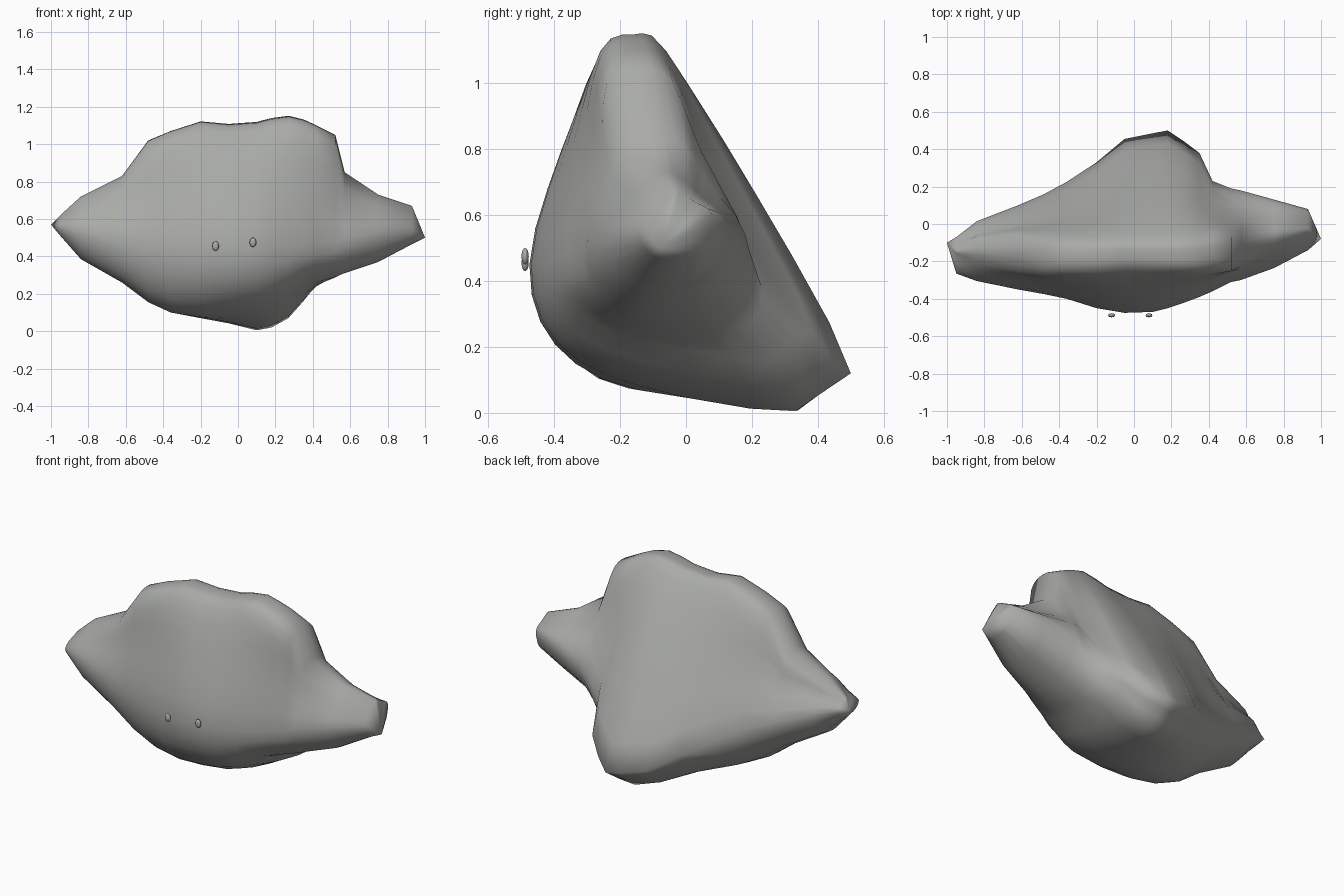
import bpy, bmesh
from mathutils import Vector

if "Cube" in bpy.data.objects:
    bpy.data.objects.remove(bpy.data.objects["Cube"])


def material(name, rgb):
    m = bpy.data.materials.new(name)
    m.diffuse_color = (*rgb, 1)
    m.use_nodes = True
    m.node_tree.nodes["Principled BSDF"].inputs["Base Color"].default_value = m.diffuse_color
    return m


GREY = material("stone grey", (0.40, 0.41, 0.39))

# Stations along x: x, crown y z, belly y z, base z, rear y z, tail underside z
STATIONS = [
    (-.95, -.15, .62, -.265, .56, .51, -.07, .57, .52),
    (-.84, -.14, .72, -.305, .55, .385, .015, .55, .43),
    (-.62, -.15, .83, -.35, .50, .26, .10, .47, .32),
    (-.48, -.17, 1.02, -.375, .48, .155, .16, .42, .23),
    (-.36, -.17, 1.07, -.40, .46, .10, .225, .35, .17),
    (-.20, -.17, 1.12, -.45, .45, .075, .33, .26, .11),
    (-.05, -.16, 1.105, -.475, .45, .07, .455, .17, .05),
    (.10, -.16, 1.115, -.47, .45, .08, .485, .13, .005),
    (.18, -.16, 1.135, -.45, .45, .10, .50, .12, .02),
    (.27, -.16, 1.148, -.42, .45, .15, .44, .17, .07),
    (.35, -.16, 1.13, -.39, .46, .22, .38, .25, .16),
    (.42, -.15, 1.10, -.36, .47, .26, .23, .38, .25),
    (.52, -.14, 1.05, -.31, .48, .29, .19, .50, .32),
    (.57, -.10, .85, -.30, .50, .31, .18, .54, .36),
    (.75, -.06, .73, -.235, .53, .37, .13, .57, .42),
    (.93, -.03, .67, -.14, .55, .465, .08, .60, .49),
]
TIPS = ((-1, -.10, .57), (1, -.08, .50))


def section(x, yt, zt, yf, zf, zb, yr, zr, zu, steps=3):
    """Closed smooth cross-section through ten guide points."""
    yb = yf + (yr - yf) * .35
    w = min(.10, .4 * (zt - zr))
    guide = [Vector((x, y, z)) for y, z in (
        (yt, zt),                                          # crown
        (yt - w, zt - w * .5),                             # crown front
        (yt + (yf - yt) * .70, zf + (zt - zf) * .52),      # brow
        (yf, zf),                                          # belly
        (yb + (yf - yb) * .76, zb + (zf - zb) * .36),      # lower belly
        (yb, zb),                                          # base
        (yb + (yr - yb) * .76, zu),                        # tail underside
        (yr, zr),                                          # tail end
        (yt + (yr - yt) * .56, zr + (zt - zr) * .54),      # back
        (yt + w, zt - w * .5),                             # crown rear
    )]
    n, ring = len(guide), []
    for i in range(n):
        a, b, c, d = (guide[(i + k) % n] for k in (-1, 0, 1, 2))
        for s in range(steps):
            t = s / steps
            if i == 6 and zr < .3:        # straight cut under the tail end
                ring.append(b.lerp(c, t))
                continue
            ring.append(.5 * (2 * b + (c - a) * t + (2 * a - 5 * b + 4 * c - d) * t * t
                              + (3 * b - a - 3 * c + d) * t ** 3))
    return ring


# Body: lofted through the stations, closed by a pointed tip on each arm
bm = bmesh.new()
rings = [[bm.verts.new(p) for p in section(*s)] for s in STATIONS]
count = len(rings[0])
for r0, r1 in zip(rings, rings[1:]):
    for i in range(count):
        j = (i + 1) % count
        bm.faces.new((r0[i], r0[j], r1[j], r1[i]))
for ring, tip in zip((rings[0], rings[-1]), TIPS):
    v = bm.verts.new(tip)
    for i in range(count):
        bm.faces.new((ring[i], ring[(i + 1) % count], v))
bmesh.ops.recalc_face_normals(bm, faces=bm.faces)
mesh = bpy.data.meshes.new("body")
bm.to_mesh(mesh)
bm.free()
mesh.materials.append(GREY)
mesh.shade_smooth()
body = bpy.data.objects.new("body", mesh)
bpy.context.collection.objects.link(body)

# Eyes: two small flattened beads
for name, x, z in (("left_eye", -.12, .455), ("right_eye", .08, .475)):
    bpy.ops.mesh.primitive_uv_sphere_add(segments=16, ring_count=8, location=(x, -.488, z))
    eye = bpy.context.object
    eye.name = name
    eye.scale = (.018, .011, .025)
    eye.data.materials.append(GREY)
    eye.data.shade_smooth()
